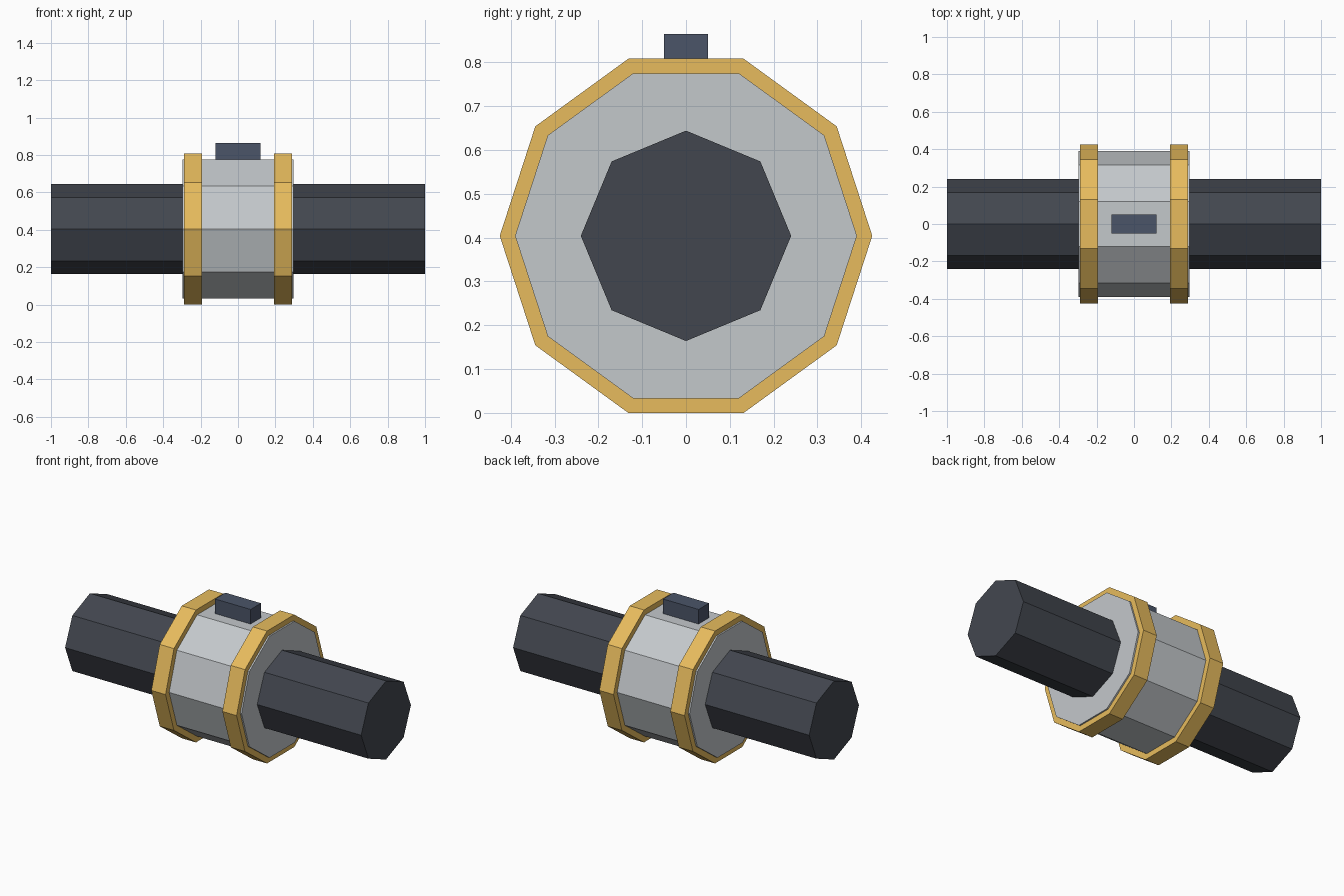
import bpy
from math import pi

if "Cube" in bpy.data.objects:
    bpy.data.objects.remove(bpy.data.objects["Cube"])

AXIS_Z = 0.404


def material(name, rgb):
    mat = bpy.data.materials.new(name)
    mat.diffuse_color = (*rgb, 1)
    mat.use_nodes = True
    mat.node_tree.nodes["Principled BSDF"].inputs["Base Color"].default_value = mat.diffuse_color
    return mat


dark = material("dark_metal", (0.055, 0.062, 0.078))
steel = material("pale_steel", (0.55, 0.58, 0.60))
brass = material("brass", (0.80, 0.50, 0.11))
blue = material("slate_blue", (0.07, 0.09, 0.14))


def x_cylinder(name, sides, radius, length, mat, x=0):
    """Faceted cylinder lying along x, with a flat or corner on top by side count."""
    bpy.ops.mesh.primitive_cylinder_add(
        vertices=sides, radius=radius, depth=length,
        location=(x, 0, AXIS_Z), rotation=(pi / 2, 0, pi / 2))
    # the first corner must point along y
    obj = bpy.context.object
    for v in obj.data.vertices:
        v.co.x, v.co.y = v.co.y, -v.co.x
    obj.name = name
    obj.data.materials.append(mat)


# octagonal pipe running through everything
x_cylinder("pipe", 8, 0.24, 2.0, dark)

# ten-sided coupling body
x_cylinder("coupling_body", 10, 0.39, 0.595, steel)

# raised bands near both ends of the body
for side, x in (("left", -0.24), ("right", 0.24)):
    x_cylinder(side + "_band", 10, 0.425, 0.096, brass, x)

# small block on top of the body
bpy.ops.mesh.primitive_cube_add(size=1, location=(0, 0, 0.814))
block = bpy.context.object
block.name = "top_block"
block.scale = (0.24, 0.10, 0.10)
block.data.materials.append(blue)

# bake transforms into the meshes
bpy.ops.object.select_all(action='SELECT')
bpy.ops.object.transform_apply(location=False, rotation=True, scale=True)
